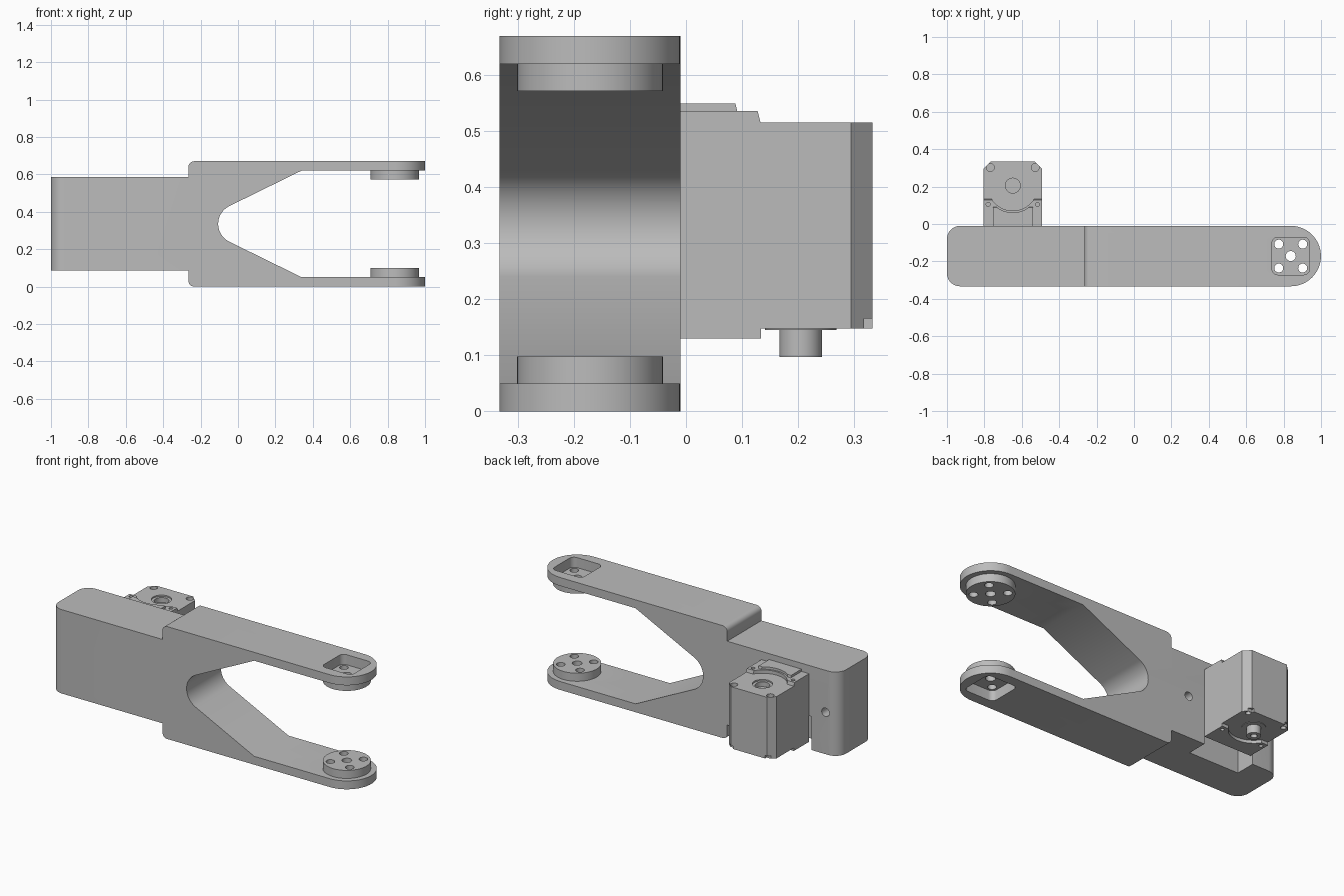
import bpy, bmesh, math

cube = bpy.data.objects.get("Cube")
if cube:
    bpy.data.objects.remove(cube, do_unlink=True)

grey = bpy.data.materials.new("plain_grey")
grey.use_nodes = True
colour = (0.5, 0.5, 0.5, 1)
grey.diffuse_color = colour
grey.node_tree.nodes["Principled BSDF"].inputs["Base Color"].default_value = colour


def arc(cx, cy, r, start, end, steps=12):
    """Points along an arc, angles in degrees."""
    angles = [math.radians(start + (end - start) * i / steps) for i in range(steps + 1)]
    return [(cx + r * math.cos(t), cy + r * math.sin(t)) for t in angles]


def rounded_rect(x0, x1, y0, y1, r):
    return (arc(x1 - r, y0 + r, r, -90, 0, 6) + arc(x1 - r, y1 - r, r, 0, 90, 6)
            + arc(x0 + r, y1 - r, r, 90, 180, 6) + arc(x0 + r, y0 + r, r, 180, 270, 6))


def prism(name, outline, low, high, axis="z"):
    """Extrude a closed outline along z (outline in xy), y (in xz) or x (in yz)."""
    place = {"z": lambda p, h: (p[0], p[1], h),
             "y": lambda p, h: (p[0], h, p[1]),
             "x": lambda p, h: (h, p[0], p[1])}[axis]
    bm = bmesh.new()
    base = [bm.verts.new(place(p, low)) for p in outline]
    top = [bm.verts.new(place(p, high)) for p in outline]
    bm.faces.new(base)
    bm.faces.new(top)
    n = len(base)
    for i in range(n):
        j = (i + 1) % n
        bm.faces.new((base[i], base[j], top[j], top[i]))
    bmesh.ops.recalc_face_normals(bm, faces=bm.faces)
    mesh = bpy.data.meshes.new(name)
    bm.to_mesh(mesh)
    bm.free()
    obj = bpy.data.objects.new(name, mesh)
    bpy.context.collection.objects.link(obj)
    mesh.materials.append(grey)
    return obj


def disc(name, x, y, r, low, high, axis="z", steps=40):
    return prism(name, arc(x, y, r, 0, 360, steps)[:-1], low, high, axis)


def box(name, x0, x1, y0, y1, z0, z1):
    return prism(name, [(x0, y0), (x1, y0), (x1, y1), (x0, y1)], z0, z1)


def combine(obj, operation, tools):
    """Apply boolean tools one by one, then discard them."""
    for tool in tools:
        tool.hide_render = True
        mod = obj.modifiers.new("cut", "BOOLEAN")
        mod.operation = operation
        mod.solver = "EXACT"
        mod.object = tool
        bpy.context.view_layer.update()
        graph = bpy.context.evaluated_depsgraph_get()
        mesh = bpy.data.meshes.new_from_object(obj.evaluated_get(graph))
        obj.modifiers.clear()
        obj.data = mesh
        bpy.data.objects.remove(tool, do_unlink=True)


def finish(obj):
    bpy.ops.object.select_all(action="DESELECT")
    obj.select_set(True)
    bpy.context.view_layer.objects.active = obj
    bpy.ops.object.shade_smooth_by_angle(angle=math.radians(30))


# Forked arm: side profile trimmed by the plan outline
MID, FRONT, BACK = 0.335, -0.333, -0.01
TIP_X, TIP_Y, TIP_R = 0.838, -0.1715, 0.1615
lower = [(-1, 0.085), (-0.265, 0.085)] + arc(-0.235, 0.03, 0.03, 180, 270, 6) + [(1, 0), (1, 0.05), (0.34, 0.05)]
throat = arc(0, MID, 0.106, 243.4, 116.6, 24)
upper = [(x, 2 * MID - z) for x, z in reversed(lower)]
arm = prism("forked_arm", lower + throat + upper, FRONT, BACK, "y")
plan = (arc(TIP_X, TIP_Y, TIP_R, -90, 90, 40) + arc(-0.93, BACK - 0.07, 0.07, 90, 180)
        + arc(-0.93, FRONT + 0.07, 0.07, 180, 270))
combine(arm, "INTERSECT", [prism("plan", plan, -0.1, 0.8)])

# Round bosses facing each other between the fork tips
combine(arm, "UNION", [disc("boss", TIP_X, TIP_Y, 0.13, a, b, steps=56)
                       for a, b in ((0.02, 0.098), (0.572, 0.65))])

# Square pockets and bolt circle through the fork tips
pocket = rounded_rect(TIP_X - 0.1, TIP_X + 0.1, TIP_Y - 0.1, TIP_Y + 0.1, 0.03)
cuts = [prism("pocket", pocket, a, b) for a, b in ((-0.1, 0.06), (0.61, 0.8))]
cuts.append(disc("centre_hole", TIP_X, TIP_Y, 0.027, -0.2, 0.9, steps=24))
for sx in (-1, 1):
    for sy in (-1, 1):
        cuts.append(disc("bolt_hole", TIP_X + sx * 0.064, TIP_Y + sy * 0.064, 0.024, -0.2, 0.9, steps=24))

# Blind holes in the back and the recess below the motor
MX, MY = -0.648, 0.205
for side in (-1, 1):
    cuts.append(disc("back_hole", MX + side * 0.265, MID, 0.025, -0.1, 0.1, "y", 24))
cuts.append(box("recess", -0.82, -0.49, -0.13, 0.1, 0, 0.285))
combine(arm, "DIFFERENCE", cuts)
finish(arm)

# Motor body with chamfered outer corners
X0, X1, Y1 = MX - 0.157, MX + 0.157, 0.333
motor = prism("motor_body", [(X0, BACK), (X1, BACK), (X1, Y1 - 0.038), (X1 - 0.038, Y1),
                             (X0 + 0.038, Y1), (X0, Y1 - 0.038)], 0.148, 0.516)
cuts = [disc("bearing_hole", MX, MY, 0.04, 0.48, 0.6), disc("bearing_lip", MX, MY, 0.055, 0.508, 0.6)]
for side in (-1, 1):
    x = MX + side * 0.12
    cuts.append(disc("screw_hole", x, 0.302, 0.021, 0.496, 0.6, steps=20))
    cuts.append(disc("screw_hole", x, 0.302, 0.015, 0.1, 0.17, steps=20))
    cuts.append(box("foot_notch", x - 0.014, x + 0.014, 0.318, 0.4, 0.1, 0.166))
combine(motor, "DIFFERENCE", cuts)
finish(motor)

# Output shaft and its pilot ring
finish(disc("pilot_ring", MX, MY, 0.064, 0.145, 0.16))
shaft = disc("motor_shaft", MX, MY, 0.038, 0.097, 0.16)
combine(shaft, "DIFFERENCE", [disc("shaft_bore", MX, MY, 0.018, 0.05, 0.125, steps=24)])
finish(shaft)


# Motor clamps: side profiles with sloped ends, scooped around the bearing
def clamp(name, x0, x1, reach, low, high, radius, slope):
    top_y = reach - slope
    part = prism(name, [(BACK, low), (reach, low), (top_y, high), (BACK, high)], x0, x1, "x")
    scoop = [disc("scoop", MX, MY, radius, low - 0.1, high + 0.1, steps=64)]
    if name != "clamp_ridge":
        scoop += [disc("ear_hole", MX + s * 0.132, 0.105, 0.011, low - 0.1, high + 0.1, steps=16)
                  for s in (-1, 1)]
    combine(part, "DIFFERENCE", scoop)
    finish(part)


clamp("top_clamp", X0, X1, 0.134, 0.512, 0.536, 0.134, 0.006)
clamp("clamp_ridge", MX - 0.107, MX + 0.107, 0.093, 0.53, 0.55, 0.144, 0.005)
clamp("bottom_clamp", X0, X1, 0.134, 0.13, 0.152, 0.134, 0)
